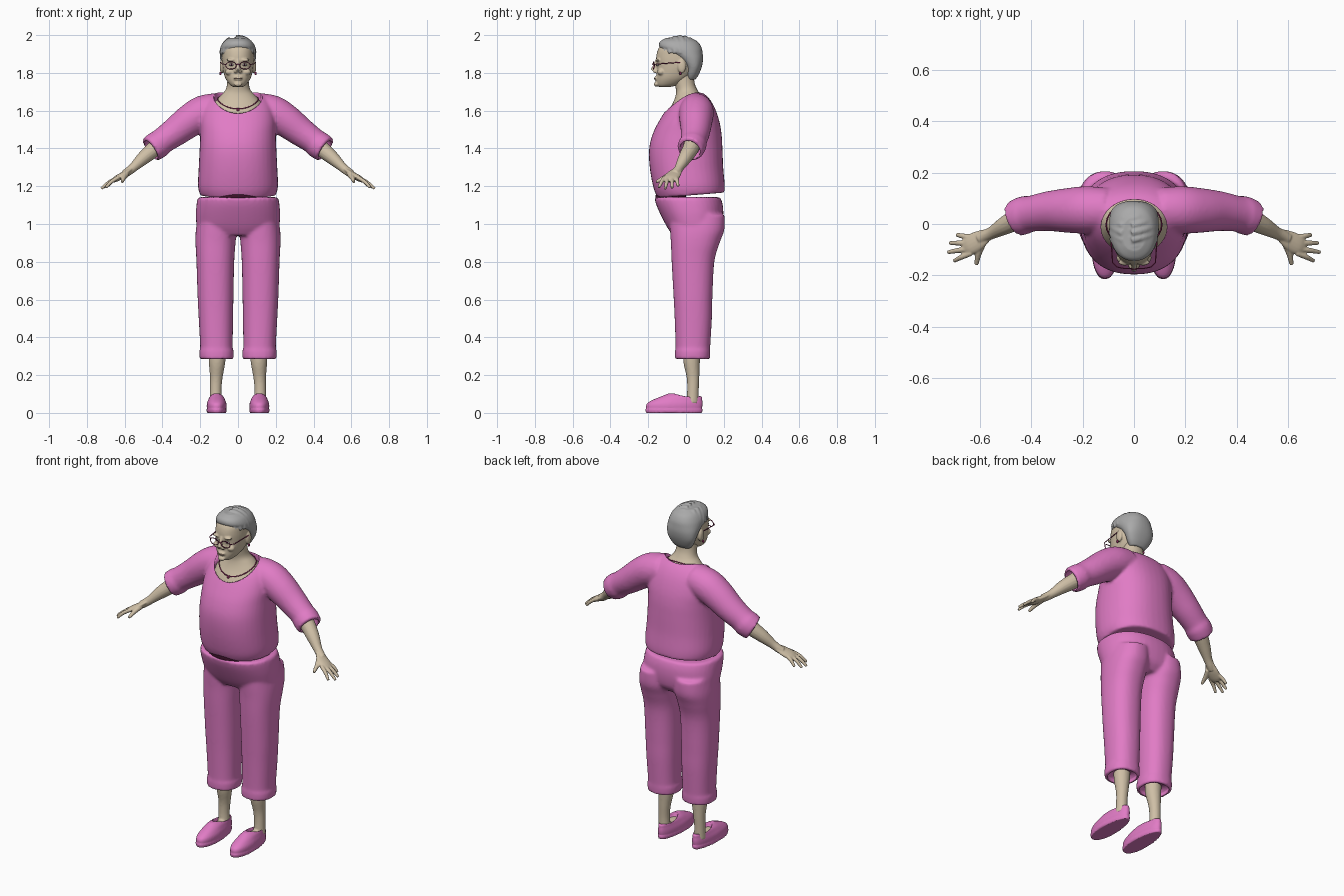
import bpy, bmesh, math
from mathutils import Vector, Matrix
from mathutils.bvhtree import BVHTree

if "Cube" in bpy.data.objects:
    bpy.data.objects.remove(bpy.data.objects["Cube"])


def material(name, rgb):
    m = bpy.data.materials.new(name)
    m.use_nodes = True
    m.diffuse_color = (*rgb, 1)
    m.node_tree.nodes["Principled BSDF"].inputs["Base Color"].default_value = (*rgb, 1)
    return m


PINK = material("pink cloth", (0.75, 0.2, 0.56))
SKIN = material("skin", (0.62, 0.52, 0.38))
HAIR = material("grey hair", (0.4, 0.4, 0.4))
MAROON = material("maroon metal", (0.25, 0.02, 0.1))
DARK = material("dark lining", (0.04, 0.005, 0.02))
WHITE = material("eye white", (0.65, 0.62, 0.58))
LIP = material("lip", (0.42, 0.27, 0.21))


def smooth_rows(rows, k=5):
    """Catmull-Rom resampling of section rows."""
    out = []
    for i in range(len(rows) - 1):
        a, b, c, d = (rows[max(0, min(len(rows) - 1, i + j))] for j in (-1, 0, 1, 2))
        for s in range(k):
            t = s / k
            out.append([0.5 * (2 * q + (r - p) * t + (2 * p - 5 * q + 4 * r - u) * t * t
                        + (3 * q - p - 3 * r + u) * t ** 3) for p, q, r, u in zip(a, b, c, d)])
    return out + [list(rows[-1])]


def skin_rings(bm, rings):
    loops = [[bm.verts.new(p) for p in ring] for ring in rings]
    n = len(loops[0])
    for a, b in zip(loops, loops[1:]):
        for i in range(n):
            bm.faces.new((a[i], a[(i + 1) % n], b[(i + 1) % n], b[i]))
    bm.faces.new(loops[0])
    bm.faces.new(loops[-1])


def stack(bm, rows, cx=0, p=2.3, n=40):
    """Upright body from rows of (z, half width, front y, back y, x shift)."""
    def power(v):
        return math.copysign(abs(v) ** (2 / p), v)
    rings = []
    for z, rx, yf, yb, *shift in smooth_rows(rows):
        x0 = cx + (math.copysign(1, cx) * shift[0] if shift else 0)
        turn = [math.tau * i / n for i in range(n)]
        rings.append([(x0 + rx * power(math.cos(a)),
                       (yf + yb) / 2 + (yb - yf) / 2 * power(math.sin(a)), z) for a in turn])
    skin_rings(bm, rings)


def tube(bm, rows, side=1, thin=1, n=16):
    """Limb from rows of (x, y, z, radius)."""
    rows = smooth_rows([(x * side, y, z, r) for x, y, z, r in rows])
    pts = [Vector(r[:3]) for r in rows]
    rings = []
    for i, c in enumerate(pts):
        t = (pts[min(i + 1, len(pts) - 1)] - pts[max(i - 1, 0)]).normalized()
        u = t.cross(Vector((0, 1, 0))).normalized()
        v = u.cross(t)
        rings.append([c + rows[i][3] * (u * thin * math.cos(a) + v * math.sin(a))
                      for a in (math.tau * j / n for j in range(n))])
    skin_rings(bm, rings)


def blob(bm, loc, size):
    m = Matrix.Translation(loc) @ Matrix.Diagonal((*size, 1))
    bmesh.ops.create_uvsphere(bm, u_segments=24, v_segments=14, radius=1, matrix=m)


def finish(name, bm, mat, voxel=0, smooth=4, cutter=None):
    bmesh.ops.recalc_face_normals(bm, faces=bm.faces[:])
    for f in bm.faces:
        f.smooth = True
    me = bpy.data.meshes.new(name)
    bm.to_mesh(me)
    bm.free()
    me.materials.append(mat)
    ob = bpy.data.objects.new(name, me)
    bpy.context.collection.objects.link(ob)
    if voxel:
        m = ob.modifiers.new("Blend", "REMESH")
        m.mode, m.voxel_size, m.use_smooth_shade = "VOXEL", voxel, True
        m = ob.modifiers.new("Soften", "SMOOTH")
        m.iterations = smooth
    if cutter:
        m = ob.modifiers.new("Opening", "BOOLEAN")
        m.object, m.operation, m.solver = cutter, "DIFFERENCE", "EXACT"
        cutter.hide_render = cutter.hide_viewport = True
    return ob


def wire(name, pts, radius, mat, cyclic=False):
    cu = bpy.data.curves.new(name, "CURVE")
    cu.dimensions, cu.bevel_depth, cu.bevel_resolution = "3D", radius, 2
    sp = cu.splines.new("POLY")
    sp.points.add(len(pts) - 1)
    for q, p in zip(sp.points, pts):
        q.co = (*p, 1)
    sp.use_cyclic_u = cyclic
    cu.materials.append(mat)
    ob = bpy.data.objects.new(name, cu)
    bpy.context.collection.objects.link(ob)


SIDES = (1, -1)

# Blouse: torso and sleeves blended, hollow at neck and cuffs
bm = bmesh.new()
stack(bm, [(1.15, .2, -.15, .205), (1.2, .212, -.172, .205), (1.3, .208, -.192, .197),
           (1.4, .203, -.195, .193), (1.48, .2, -.175, .188), (1.55, .2, -.14, .175),
           (1.62, .185, -.095, .15), (1.67, .15, -.05, .118), (1.7, .1, -.01, .08)])
for v in bm.verts:
    v.co.z += v.co.y * .08 * max(0, (1.3 - v.co.z) / .15)
for s in SIDES:
    tube(bm, [(.1, .055, 1.61, .085), (.18, .055, 1.59, .092), (.25, .053, 1.55, .088),
              (.33, .05, 1.49, .078), (.4, .04, 1.44, .07), (.425, .035, 1.42, .074),
              (.462, .02, 1.395, .071)], s, n=24)
cut = bmesh.new()
stack(cut, [(1.5, .128, -.118, .095), (1.8, .128, -.118, .095)], p=2)
for s in SIDES:
    tube(cut, [(.43, .033, 1.418, .055), (.53, -.005, 1.335, .06)], s)
neck_cut = finish("blouse_opening_cutter", cut, PINK)
finish("blouse", bm, PINK, .009, 5, neck_cut)

# Trousers: hips and legs blended, with turned-up cuffs
bm = bmesh.new()
stack(bm, [(.94, .17, -.07, .15), (.98, .215, -.098, .185), (1.04, .223, -.13, .197),
           (1.1, .22, -.157, .195), (1.142, .213, -.168, .182)])
cut = bmesh.new()
for s in SIDES:
    stack(bm, [(.285, .09, -.058, .127, .113), (.33, .091, -.058, .129, .113),
               (.345, .086, -.055, .128, .113), (.5, .091, -.06, .137, .116),
               (.62, .095, -.066, .14, .118), (.8, .1, -.076, .15, .119),
               (.9, .106, -.08, .178, .118), (.97, .108, -.085, .203, .114),
               (1.05, .1, -.09, .205, .11)], cx=s * .001)
    stack(cut, [(.25, .076, -.044, .113), (.31, .076, -.044, .113)], cx=s * .113)
cuff_cut = finish("cuff_cutter", cut, PINK)
finish("trousers", bm, PINK, .009, 5, cuff_cut)

# Dark gap at the front of the waist
bm = bmesh.new()
stack(bm, [(1.12, .13, -.155, 0), (1.14, .13, -.162, 0), (1.16, .12, -.158, 0)], p=2)
finish("waist_gap", bm, DARK)

# Shins, feet and slip-on shoes
for s, tag in ((1, "left"), (-1, "right")):
    bm = bmesh.new()
    tube(bm, [(.11, .03, .34, .046), (.111, .03, .27, .044), (.115, .037, .19, .034),
              (.118, .037, .12, .031), (.117, .035, .05, .034)], s)
    blob(bm, (s * .113, -.03, .045), (.038, .09, .038))
    finish(tag + "_foot", bm, SKIN, .006)
    bm = bmesh.new()
    stack(bm, [(.012, .048, -.205, .08), (.03, .053, -.212, .086), (.05, .052, -.206, .088),
               (.068, .046, -.178, .086), (.088, .037, -.13, .08), (.102, .02, -.095, .02)], cx=s * .113)
    stack(bm, [(0, .052, -.212, .085), (.018, .055, -.216, .089)], cx=s * .113)
    for v in bm.verts:
        v.co.x = s * .113 + (v.co.x - s * .113) * (1 - 1.3 * max(0, v.co.y + .08))
    cut = bmesh.new()
    blob(cut, (s * .113, .005, .105), (.035, .075, .055))
    hole = finish(tag + "_shoe_cutter", cut, PINK)
    finish(tag + "_shoe", bm, PINK, .005, 2, hole)

# Chest and neck
bm = bmesh.new()
stack(bm, [(1.48, .16, -.14, .15), (1.58, .15, -.104, .13), (1.64, .125, -.07, .105),
           (1.68, .092, -.055, .08), (1.71, .066, -.053, .06), (1.75, .057, -.062, .045),
           (1.82, .055, -.08, .04)], p=2.1)
chest = finish("neck_and_chest", bm, SKIN)

# Head with nose, brows, cheeks and ears
bm = bmesh.new()
stack(bm, [(1.726, .028, -.145, -.08), (1.74, .046, -.155, -.03), (1.77, .066, -.157, .015),
           (1.81, .078, -.155, .05), (1.85, .083, -.157, .07), (1.89, .084, -.157, .078),
           (1.93, .08, -.145, .07), (1.97, .055, -.11, .04)], p=2.2)
tube(bm, [(0, -.155, 1.865, .009), (.0001, -.166, 1.835, .011), (0, -.175, 1.812, .014)])
blob(bm, (0, -.158, 1.74), (.022, .012, .013))
blob(bm, (0, -.158, 1.771), (.024, .011, .011))
for s in SIDES:
    blob(bm, (s * .012, -.163, 1.808), (.01, .012, .009))
    blob(bm, (s * .036, -.149, 1.868), (.026, .013, .008))
    blob(bm, (s * .045, -.132, 1.805), (.024, .02, .018))
    blob(bm, (s * .086, -.022, 1.833), (.011, .022, .036))
finish("head", bm, SKIN, .005, 3)

# Eyes, lips and earrings
bm, iris, ear = bmesh.new(), bmesh.new(), bmesh.new()
for s in SIDES:
    blob(bm, (s * .034, -.149, 1.843), (.014, .008, .007))
    blob(iris, (s * .034, -.154, 1.843), (.006, .005, .006))
    blob(ear, (s * .093, -.03, 1.797), (.006, .006, .009))
finish("eyes", bm, WHITE)
finish("irises", iris, DARK)
finish("earrings", ear, MAROON)
bm = bmesh.new()
blob(bm, (0, -.165, 1.77), (.023, .006, .003))
finish("lips", bm, LIP)

# Short hair: cap plus swept locks on both sides of a parting
bm = bmesh.new()
stack(bm, [(1.765, .048, .005, .05), (1.79, .068, 0, .067), (1.83, .086, -.005, .083),
           (1.87, .094, -.04, .09), (1.905, .096, -.095, .088), (1.935, .092, -.14, .082),
           (1.965, .075, -.138, .062), (1.985, .045, -.105, .025)])
for i in range(9):
    b = -1.15 + .28 * i
    for start, end in ((-.12, 1.55), (-.5, -1.6)):
        rows = []
        for j in range(6):
            a = start + (end - start) * j / 5
            lat = b + .07 * j
            rows.append((.087 * math.cos(lat) * math.sin(a), -.032 + .1 * math.sin(lat),
                         1.902 + .084 * math.cos(lat) * math.cos(a), .016 - .0008 * j))
        tube(bm, rows, n=10)
finish("hair", bm, HAIR, .005, 3)

# Spectacles
for s, tag in ((1, "left"), (-1, "right")):
    ring = [(s * .037 + .028 * math.cos(a), -.173 + .2 * abs(.028 * math.cos(a)) * (s * math.cos(a) > 0),
             1.839 + .019 * math.sin(a)) for a in (math.tau * i / 28 for i in range(28))]
    wire(tag + "_lens_rim", ring, .0022, MAROON, True)
    wire(tag + "_temple_arm", [(s * .065, -.168, 1.845), (s * .083, -.15, 1.847),
                               (s * .092, -.03, 1.856)], .0025, MAROON)
wire("spectacle_bridge", [(-.01, -.174, 1.842), (0, -.178, 1.847), (.01, -.174, 1.842)], .0025, MAROON)

# Necklace laid on the chest, with a pendant
bpy.context.view_layer.update()
tree = BVHTree.FromObject(chest, bpy.context.evaluated_depsgraph_get())
chain = []
for i in range(48):
    a = math.tau * i / 48
    spot = Vector((.1 * math.sin(a), .01 - .1 * math.cos(a), 1.66 - .05 * math.cos(a)))
    near, normal, *_ = tree.find_nearest(spot)
    chain.append(near + normal * .002)
wire("necklace", chain, .0028, MAROON, True)
bm = bmesh.new()
blob(bm, chain[0] - Vector((0, .002, .008)), (.007, .004, .01))
finish("pendant", bm, MAROON)

# Forearms and hands
for s, tag in ((1, "left"), (-1, "right")):
    bm = bmesh.new()
    tube(bm, [(.38, .042, 1.455, .045), (.44, .025, 1.4, .043), (.5, -.005, 1.35, .036),
              (.55, -.033, 1.303, .025), (.578, -.046, 1.28, .023), (.6, -.058, 1.265, .022)], s)
    tube(bm, [(.57, -.042, 1.287, .025), (.605, -.064, 1.262, .038), (.64, -.082, 1.242, .039),
              (.66, -.092, 1.23, .028)], s, thin=.42)
    tips = ((-.052, -.042, .69, 1.2), (-.074, -.074, .717, 1.19),
            (-.095, -.11, .724, 1.187), (-.113, -.144, .7, 1.193))
    for y0, y1, x1, z1 in tips:
        tube(bm, [(.632, y0, 1.247, .011), ((.64 + x1) / 2, (y0 + y1) / 2, (1.247 + z1) / 2 + .004, .0105),
                  (x1, y1, z1, .0075)], s, n=10)
    tube(bm, [(.59, -.075, 1.265, .016), (.605, -.115, 1.245, .013), (.613, -.158, 1.222, .008)], s, n=10)
    finish(tag + "_forearm_and_hand", bm, SKIN, .004, 2)
